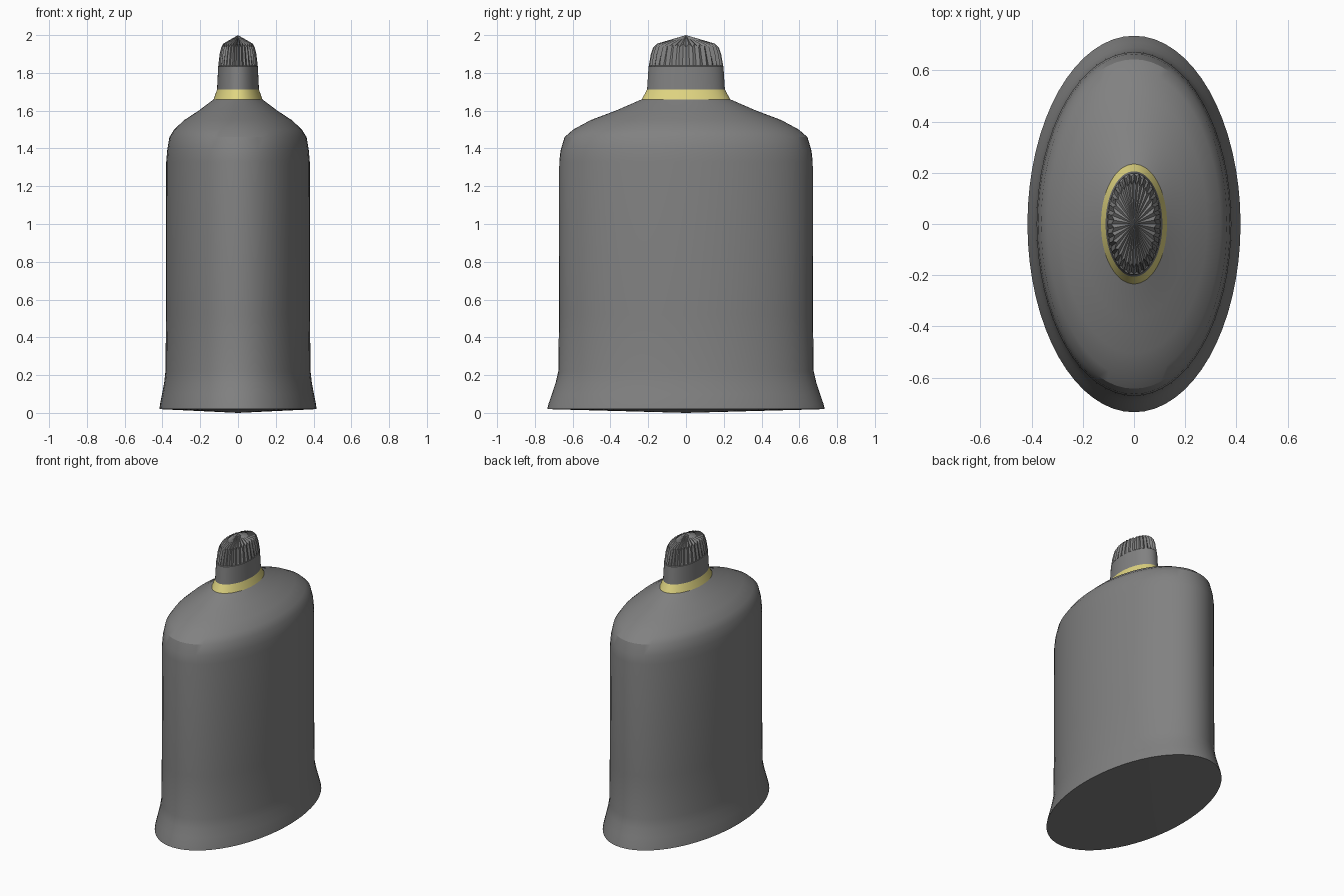
import bpy, bmesh, math

if "Cube" in bpy.data.objects:
    bpy.data.objects.remove(bpy.data.objects["Cube"])

SEG = 64


def material(name, rgb):
    m = bpy.data.materials.new(name)
    m.diffuse_color = (*rgb, 1)
    m.use_nodes = True
    m.node_tree.nodes["Principled BSDF"].inputs["Base Color"].default_value = m.diffuse_color
    return m


grey = material("grey plastic", (0.22, 0.22, 0.22))
gold = material("pale gold", (0.74, 0.66, 0.22))


def loft(name, rings, mat, bottom=None, top=None, angle=30):
    """Stack elliptical rings (z, rx, ry, valley scale, valley lift)."""
    bm = bmesh.new()
    loops = []
    for z, rx, ry, *groove in rings:
        scale, lift = groove if groove else (1, 0)
        loop = []
        for i in range(SEG):
            a = math.tau * i / SEG
            s, dz = (scale, lift) if i % 2 else (1, 0)
            loop.append(bm.verts.new((rx * s * math.cos(a), ry * s * math.sin(a), z + dz)))
        loops.append(loop)
    for lo, hi in zip(loops, loops[1:]):
        for i in range(SEG):
            j = (i + 1) % SEG
            bm.faces.new((lo[i], lo[j], hi[j], hi[i]))
    # shallow cones closing the ends
    for z, loop in ((bottom, loops[0]), (top, loops[-1])):
        if z is not None:
            c = bm.verts.new((0, 0, z))
            for i in range(SEG):
                bm.faces.new((loop[i], loop[(i + 1) % SEG], c))
    bmesh.ops.recalc_face_normals(bm, faces=bm.faces)
    me = bpy.data.meshes.new(name)
    bm.to_mesh(me)
    bm.free()
    me.materials.append(mat)
    ob = bpy.data.objects.new(name, me)
    bpy.context.collection.objects.link(ob)
    bpy.ops.object.select_all(action='DESELECT')
    ob.select_set(True)
    bpy.context.view_layer.objects.active = ob
    bpy.ops.object.shade_smooth_by_angle(angle=math.radians(angle))
    return ob


# Oval bottle with flared foot and rounded shoulder
loft("bottle_body", [
    (0.02, 0.416, 0.735), (0.05, 0.412, 0.727), (0.10, 0.402, 0.710),
    (0.16, 0.391, 0.690), (0.22, 0.384, 0.676), (0.52, 0.381, 0.672),
    (1.33, 0.380, 0.671), (1.39, 0.375, 0.664), (1.46, 0.363, 0.643),
    (1.50, 0.338, 0.597), (1.55, 0.285, 0.505), (1.60, 0.208, 0.372),
    (1.66, 0.129, 0.234)], grey, bottom=0.0)

# Gold neck ring
loft("neck_collar", [(1.66, 0.129, 0.234), (1.712, 0.111, 0.206)], gold)

# Cap with tapered grooves and a shallow pointed top
loft("ribbed_cap", [
    (1.712, 0.111, 0.206), (1.835, 0.105, 0.198),
    (1.838, 0.1045, 0.197, 0.95, 0), (1.90, 0.097, 0.186, 0.91, 0),
    (1.935, 0.089, 0.174, 0.88, 0.02)], grey, top=2.0, angle=20)
